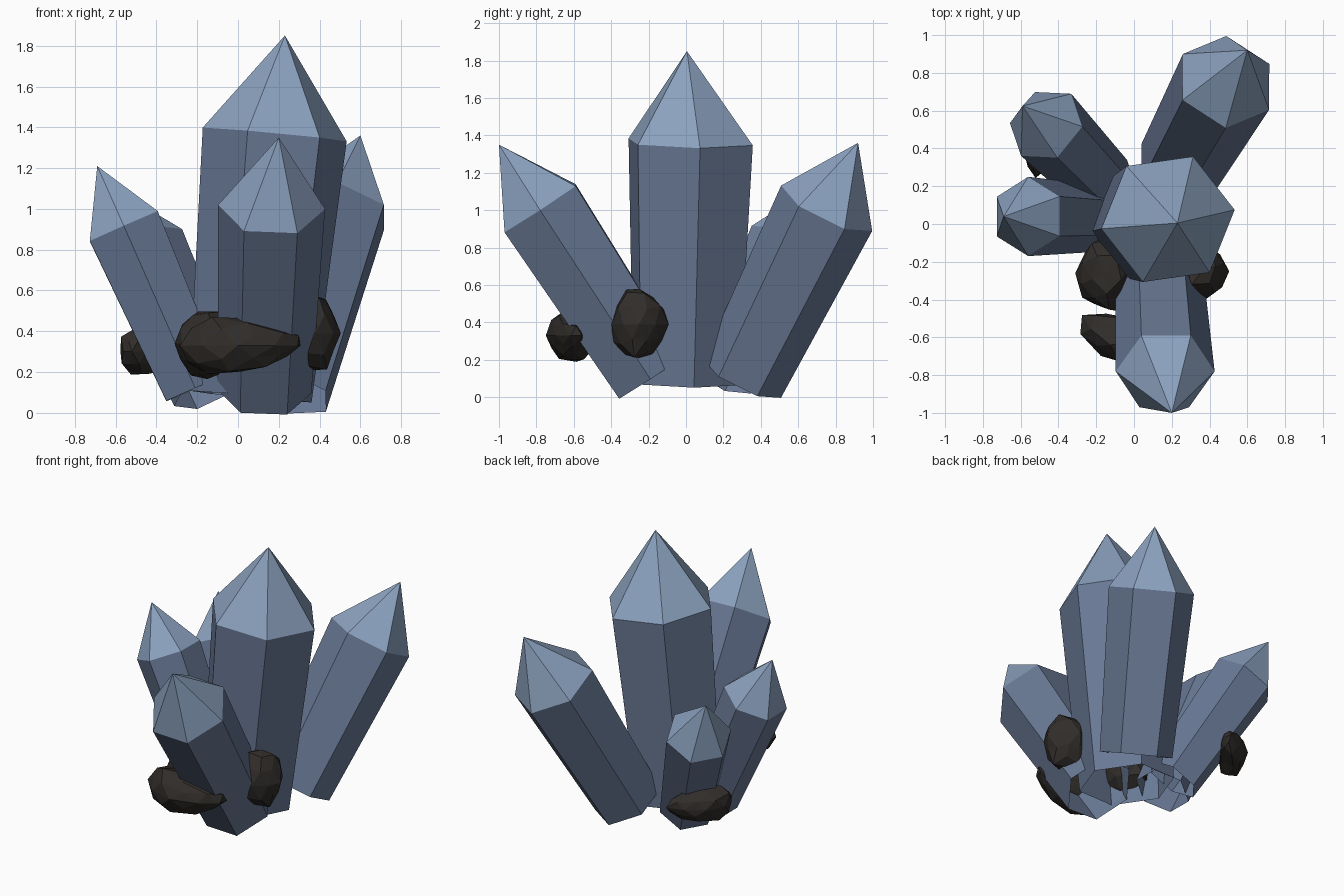
import bpy, bmesh, random
from math import sin, cos, radians
from mathutils import Vector

if "Cube" in bpy.data.objects:
    bpy.data.objects.remove(bpy.data.objects["Cube"])


def material(name, rgb):
    m = bpy.data.materials.new(name)
    m.diffuse_color = (*rgb, 1)
    m.use_nodes = True
    m.node_tree.nodes["Principled BSDF"].inputs["Base Color"].default_value = m.diffuse_color
    return m


BODY = material("crystal_body", (0.14, 0.19, 0.30))
TIP = material("crystal_tip", (0.26, 0.36, 0.52))
STONE = material("dark_stone", (0.03, 0.026, 0.023))


def finish(bm, name, mats):
    bmesh.ops.recalc_face_normals(bm, faces=bm.faces)
    me = bpy.data.meshes.new(name)
    bm.to_mesh(me)
    bm.free()
    for m in mats:
        me.materials.append(m)
    ob = bpy.data.objects.new(name, me)
    bpy.context.collection.objects.link(ob)


# Six-sided crystal, open underneath: tapered shaft with a pointed tip
def crystal(name, base, shoulder, tip, r0, r1, facing):
    base, shoulder = Vector(base), Vector(shoulder)
    axis = (shoulder - base).normalized()
    a = radians(facing)
    h = Vector((cos(a), sin(a), 0))
    h = (h - axis * h.dot(axis)).normalized()
    w = axis.cross(h)
    bm = bmesh.new()

    def ring(c, r):
        angles = [radians(30 + 60 * k) for k in range(6)]
        return [bm.verts.new(c + r * (h * cos(t) + w * sin(t))) for t in angles]

    lo, hi, top = ring(base, r0), ring(shoulder, r1), bm.verts.new(tip)
    for i in range(6):
        j = (i + 1) % 6
        bm.faces.new((lo[i], lo[j], hi[j], hi[i]))
        bm.faces.new((hi[i], hi[j], top)).material_index = 1
    finish(bm, name, (BODY, TIP))


# Faceted rock: long side across the facing direction, curved round its crystal
def rock(name, centre, half, facing, bend, taper, seed):
    rng = random.Random(seed)
    a = radians(facing)
    out, side = Vector((cos(a), sin(a), 0)), Vector((-sin(a), cos(a), 0))
    bm = bmesh.new()
    bmesh.ops.create_icosphere(bm, subdivisions=2, radius=1)
    for v in bm.verts:
        p = v.co * rng.uniform(0.9, 1.1)
        k = 1 - taper * p.x
        x, y, z = p.x * half[0], p.y * half[1] * k, p.z * half[2] * k
        y -= bend * p.x ** 2
        v.co = Vector(centre) + side * x + out * y + Vector((0, 0, z))
    finish(bm, name, (STONE,))


# Crystals
crystal("main_crystal", (0.06, 0.0, 0.08), (0.18, 0.025, 1.365), (0.23, 0.005, 1.85), 0.305, 0.358, 38)
crystal("front_crystal", (0.13, -0.19, 0.105), (0.165, -0.78, 1.01), (0.20, -1.0, 1.35), 0.23, 0.262, -90)
crystal("back_crystal", (0.235, 0.30, 0.10), (0.487, 0.752, 1.01), (0.60, 0.92, 1.36), 0.232, 0.272, 57)
crystal("left_crystal", (-0.21, 0.03, 0.12), (-0.56, 0.04, 0.915), (-0.69, 0.04, 1.21), 0.178, 0.21, 180)
crystal("back_left_crystal", (-0.15, 0.20, 0.11), (-0.465, 0.525, 0.81), (-0.59, 0.625, 1.09), 0.18, 0.212, 141)

# Rocks round the base
rock("front_rock", (0.01, -0.62, 0.33), (0.29, 0.12, 0.135), -95, 0.06, 0.25, 3)
rock("left_rock", (-0.15, -0.26, 0.34), (0.20, 0.15, 0.17), 180, 0.02, 0.0, 5)
rock("right_rock", (0.36, -0.25, 0.39), (0.15, 0.14, 0.19), 0, 0.03, 0.1, 8)
rock("back_left_rock", (-0.44, 0.455, 0.30), (0.225, 0.09, 0.11), 141, 0.04, -0.2, 11)
